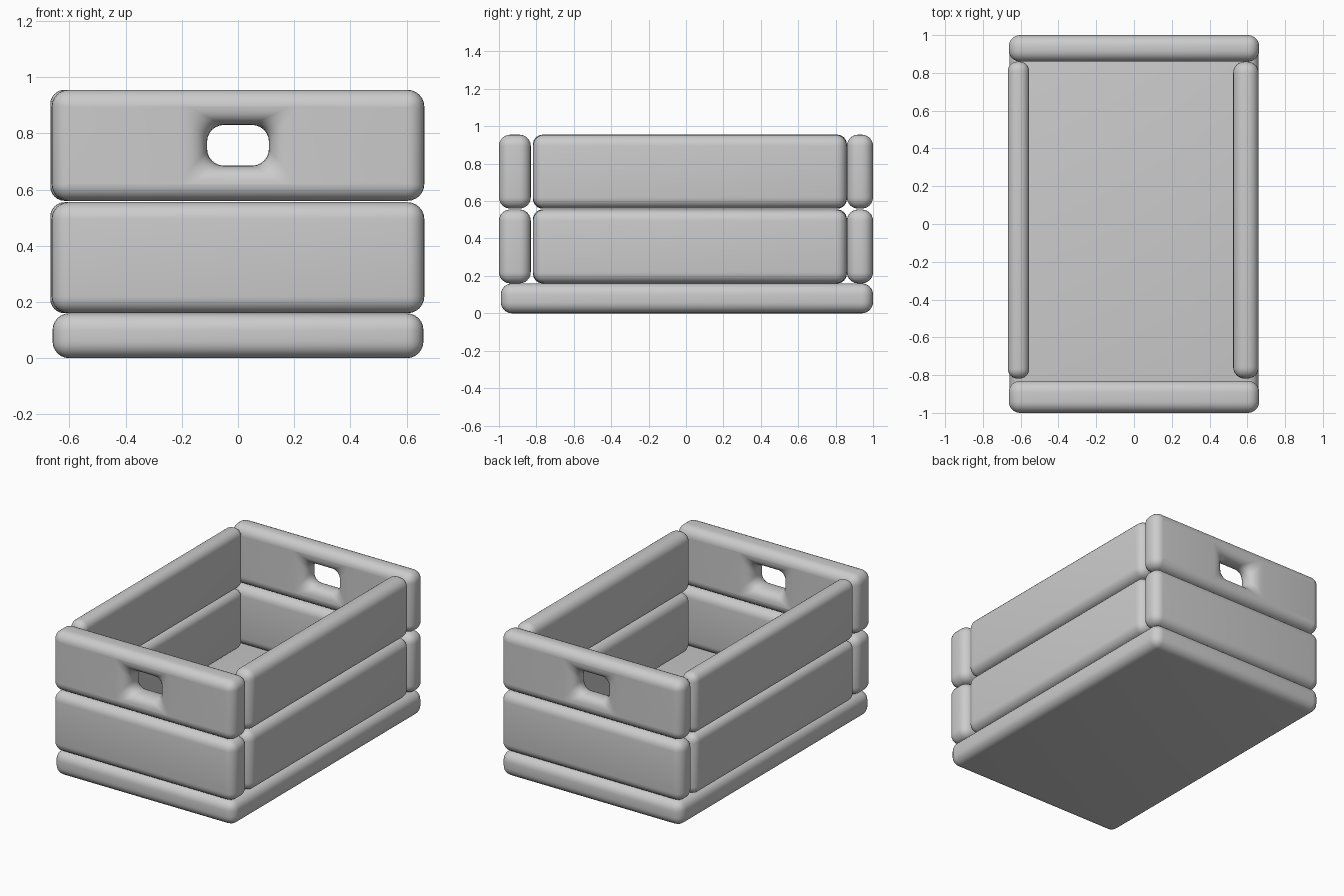
import bpy, bmesh, math
from mathutils import Vector

if "Cube" in bpy.data.objects:
    bpy.data.objects.remove(bpy.data.objects["Cube"])

R = 0.06  # edge rounding


def finish(name, bm):
    bmesh.ops.recalc_face_normals(bm, faces=bm.faces)
    me = bpy.data.meshes.new(name)
    bm.to_mesh(me)
    bm.free()
    ob = bpy.data.objects.new(name, me)
    bpy.context.collection.objects.link(ob)
    bpy.ops.object.select_all(action='DESELECT')
    ob.select_set(True)
    bpy.context.view_layer.objects.active = ob
    bpy.ops.object.shade_smooth_by_angle(angle=math.radians(40))
    return ob


def board(name, lo, hi):
    """Solid plank with rounded edges between two corner points."""
    lo, hi = Vector(lo), Vector(hi)
    size, mid = hi - lo, (hi + lo) / 2
    bm = bmesh.new()
    bmesh.ops.create_cube(bm, size=1)
    for v in bm.verts:
        v.co = Vector(a * b for a, b in zip(v.co, size)) + mid
    bmesh.ops.bevel(bm, geom=bm.edges[:], offset=min(R, min(size) * 0.45),
                    segments=6, profile=0.5, affect='EDGES')
    return finish(name, bm)


def ring(bm, hw, hh, r, y, centre, k=6):
    """Rounded rectangle of vertices in the xz plane."""
    out = []
    for q, (sx, sz) in enumerate(((1, 1), (-1, 1), (-1, -1), (1, -1))):
        for i in range(k + 1):
            a = math.pi / 2 * (q + i / k)
            p = Vector((sx * (hw - r) + r * math.cos(a), y,
                        sz * (hh - r) + r * math.sin(a)))
            out.append(bm.verts.new(p + centre))
    return out


def handle_board(name, lo, hi):
    """Plank with a flared grip hole, lofted as a closed loop of rings."""
    lo, hi = Vector(lo), Vector(hi)
    (W, T, H), mid = (hi - lo) / 2, (hi + lo) / 2
    half = []
    n = 8
    for i in range(n + 1):  # flare from the throat to the face
        t = i / n
        f = t * t
        half.append((0.11 + 0.09 * f, 0.0725 + 0.0675 * f,
                     0.06 - 0.045 * f, T * (1 - (1 - t) ** 2)))
    for i in range(7):  # rounded outer edge
        a = math.pi / 2 * i / 6
        inset = R * (1 - math.sin(a))
        half.append((W - inset, H - inset, max(R - inset, 0.002),
                     T - R + R * math.cos(a)))
    rows = half + [(w, h, r, -y) for w, h, r, y in reversed(half)][:-1]
    bm = bmesh.new()
    rings = [ring(bm, *row, mid) for row in rows]
    for a, b in zip(rings, rings[1:] + rings[:1]):
        m = len(a)
        for i in range(m):
            j = (i + 1) % m
            bm.faces.new((a[i], a[j], b[j], b[i]))
    return finish(name, bm)


# floor slab
board("base", (-0.66, -0.99, 0), (0.66, 1.0, 0.16))

# two tiers of walls; the upper end boards carry grip holes
for tier, z0, z1, end in (("lower", 0.16, 0.555, board),
                          ("upper", 0.56, 0.955, handle_board)):
    end(tier + "_front_board", (-0.663, -1.0, z0), (0.663, -0.83, z1))
    end(tier + "_back_board", (-0.663, 0.86, z0), (0.663, 1.0, z1))
    board(tier + "_left_board", (-0.668, -0.818, z0), (-0.555, 0.86, z1))
    board(tier + "_right_board", (0.525, -0.818, z0), (0.66, 0.86, z1))
